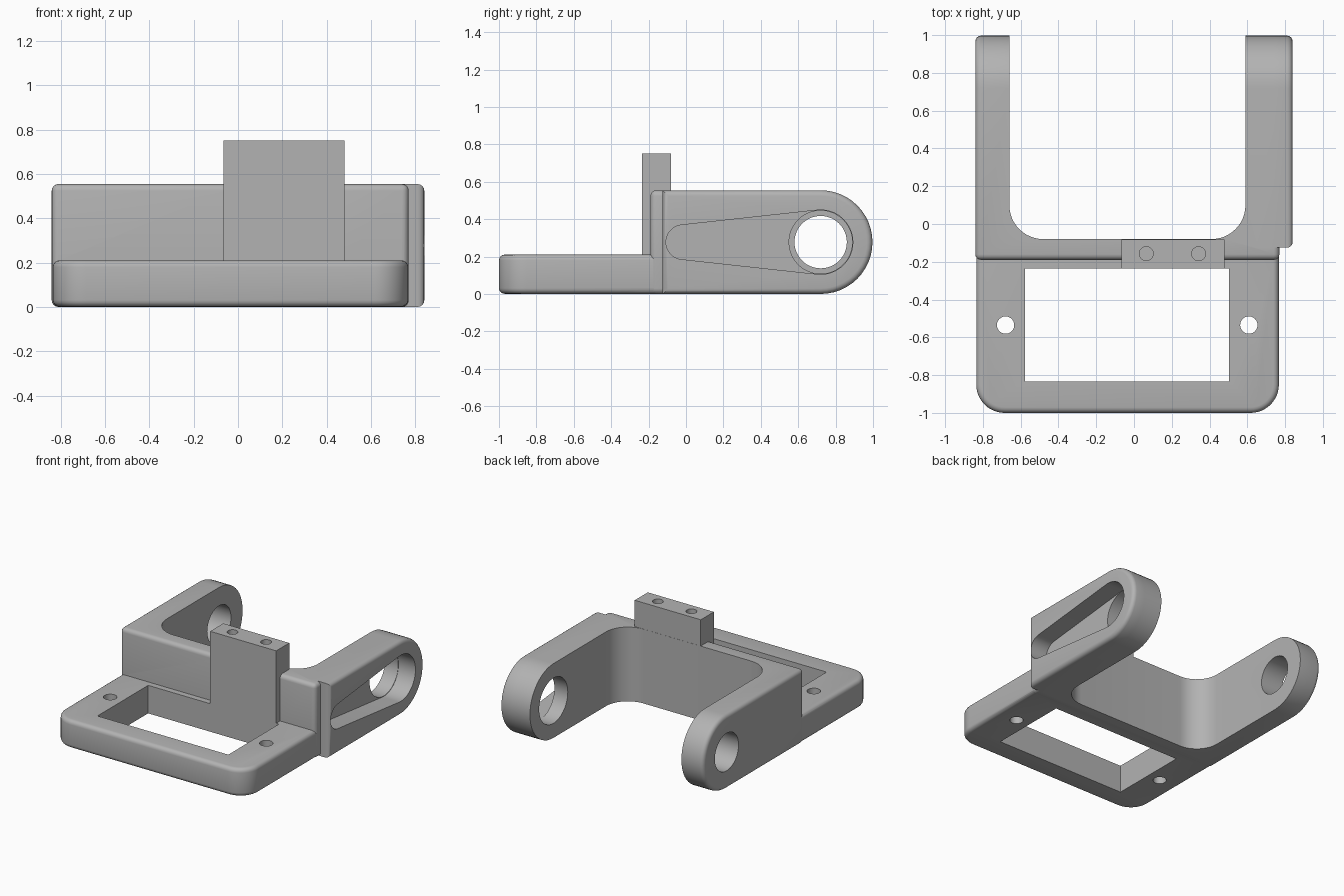
import bpy, bmesh
from math import sin, cos, acos, pi
from mathutils import Vector

if "Cube" in bpy.data.objects:
    bpy.data.objects.remove(bpy.data.objects["Cube"], do_unlink=True)

grey = bpy.data.materials.new("plain_grey")
grey.use_nodes = True
COLOUR = (0.45, 0.45, 0.45, 1)
grey.diffuse_color = COLOUR
grey.node_tree.nodes["Principled BSDF"].inputs["Base Color"].default_value = COLOUR


def arc(cx, cy, r, start, end, steps=24):
    """Points on an arc, both ends included."""
    return [(cx + r * cos(start + (end - start) * i / steps),
             cy + r * sin(start + (end - start) * i / steps)) for i in range(steps + 1)]


def circle(cx, cy, r, steps=48):
    return arc(cx, cy, r, 0, 2 * pi, steps)[:-1]


def rect(x0, y0, x1, y1):
    return [(x0, y0), (x1, y0), (x1, y1), (x0, y1)]


def prism(name, outline, axis, lo, hi, rounded=None, radius=0.03):
    """Extrude an outline along x or z; round the edges the rule picks."""
    def place(p, h):
        return (h, *p) if axis == "x" else (*p, h)
    bm = bmesh.new()
    low = [bm.verts.new(place(p, lo)) for p in outline]
    high = [bm.verts.new(place(p, hi)) for p in outline]
    bm.faces.new(low)
    bm.faces.new(high)
    for i in range(len(low)):
        j = (i + 1) % len(low)
        bm.faces.new((low[i], low[j], high[j], high[i]))
    bmesh.ops.recalc_face_normals(bm, faces=bm.faces)
    if rounded:
        picked = [e for e in bm.edges if rounded(e.verts[0].co, e.verts[1].co)]
        bmesh.ops.bevel(bm, geom=picked, offset=radius, segments=4, profile=0.5,
                        affect="EDGES", clamp_overlap=True)
    mesh = bpy.data.meshes.new(name)
    bm.to_mesh(mesh)
    bm.free()
    mesh.materials.append(grey)
    obj = bpy.data.objects.new(name, mesh)
    bpy.context.collection.objects.link(obj)
    return obj


def combine(target, tool, operation):
    """Apply a boolean and remove the tool."""
    tool.hide_render = True
    mod = target.modifiers.new("combine", "BOOLEAN")
    mod.operation, mod.object, mod.solver = operation, tool, "EXACT"
    bpy.context.view_layer.objects.active = target
    bpy.ops.object.modifier_apply(modifier=mod.name)
    bpy.data.objects.remove(tool, do_unlink=True)


def at(value, a, b, axis):
    return abs(a[axis] - value) < 1e-4 and abs(b[axis] - value) < 1e-4


LEFT, RIGHT, OUTER = 0.77, -0.84, 0.84
BACK_Y, PIVOT_Y, PIVOT_Z, END_R, TOP = -0.08, 0.72, 0.277, 0.277, 0.554


def side_profile(front):
    return [(front, TOP), (front, 0)] + arc(PIVOT_Y, PIVOT_Z, 0.279, -pi / 2, pi / 2)


# Upright body with round-ended arms, cut to a U below
def arm_outline(front):
    return [(front, TOP), (front, 0)] + arc(PIVOT_Y, PIVOT_Z, END_R, -pi / 2, pi / 2)


bracket = prism("bracket", arm_outline(-0.19), "x", RIGHT, LEFT,
                lambda a, b: at(RIGHT, a, b, 0) or at(LEFT, a, b, 0) or at(-0.19, a, b, 1))

# Thicker outer cheek of the left arm
cheek = prism("left_cheek", arm_outline(-0.125), "x", 0.65, OUTER,
              lambda a, b: at(OUTER, a, b, 0))
combine(bracket, cheek, "UNION")

# U-shaped opening with filleted inner corners
opening = (arc(-0.48, BACK_Y + 0.18, 0.18, pi, 1.5 * pi, 12)
           + arc(0.41, BACK_Y + 0.18, 0.18, 1.5 * pi, 2 * pi, 12)
           + [(0.59, 1.2), (-0.66, 1.2)])
combine(bracket, prism("opening_cutter", opening, "z", -0.2, 1), "DIFFERENCE")

# Low front frame with round front corners
frame_outline = (arc(-0.685, -0.85, 0.15, pi, 1.5 * pi, 12)
                 + arc(0.617, -0.85, 0.15, 1.5 * pi, 2 * pi, 12)
                 + [(0.767, -0.12), (-0.835, -0.12)])
frame = prism("front_frame", frame_outline, "z", 0.001, 0.21,
              lambda a, b: (at(0.21, a, b, 2) or at(0.001, a, b, 2)) and min(a.y, b.y) < -0.2)
combine(bracket, frame, "UNION")

# Upright mounting tab
tab = prism("mounting_tab", rect(-0.065, -0.25, 0.48, BACK_Y - 0.001), "z", 0.05, 0.75)
combine(bracket, tab, "UNION")

# Window in the frame, which also trims the tab flush
window = prism("window_cutter", rect(-0.577, -0.833, 0.503, -0.235), "z", -0.2, 1)
combine(bracket, window, "DIFFERENCE")

# Screw holes in the frame and the tab
for x, y, r, bottom in [(-0.68, -0.535, 0.046, -0.2), (0.608, -0.535, 0.046, -0.2),
                        (0.065, -0.157, 0.037, 0.45), (0.342, -0.157, 0.037, 0.45)]:
    combine(bracket, prism("screw_cutter", circle(x, y, r, 24), "z", bottom, 1), "DIFFERENCE")

# Pivot holes through both arms
for r, lo, hi in [(0.14, -1, -0.5), (0.169, 0.4, 1)]:
    combine(bracket, prism("pivot_cutter", circle(PIVOT_Y, PIVOT_Z, r), "x", lo, hi), "DIFFERENCE")

# Tapered recess in the outer face of the left arm
small_y, small_r, big_r = -0.015, 0.092, 0.172
tangent = pi - acos((big_r - small_r) / (PIVOT_Y - small_y))
recess = (arc(PIVOT_Y, PIVOT_Z, big_r, -tangent, tangent, 36)
          + arc(small_y, PIVOT_Z, small_r, tangent, 2 * pi - tangent, 20))
combine(bracket, prism("recess_cutter", recess, "x", 0.70, 1), "DIFFERENCE")

# Smooth the rounds, keep the corners sharp
bpy.ops.object.select_all(action="DESELECT")
bracket.select_set(True)
bpy.context.view_layer.objects.active = bracket
bpy.ops.object.shade_smooth_by_angle(angle=pi / 6)
